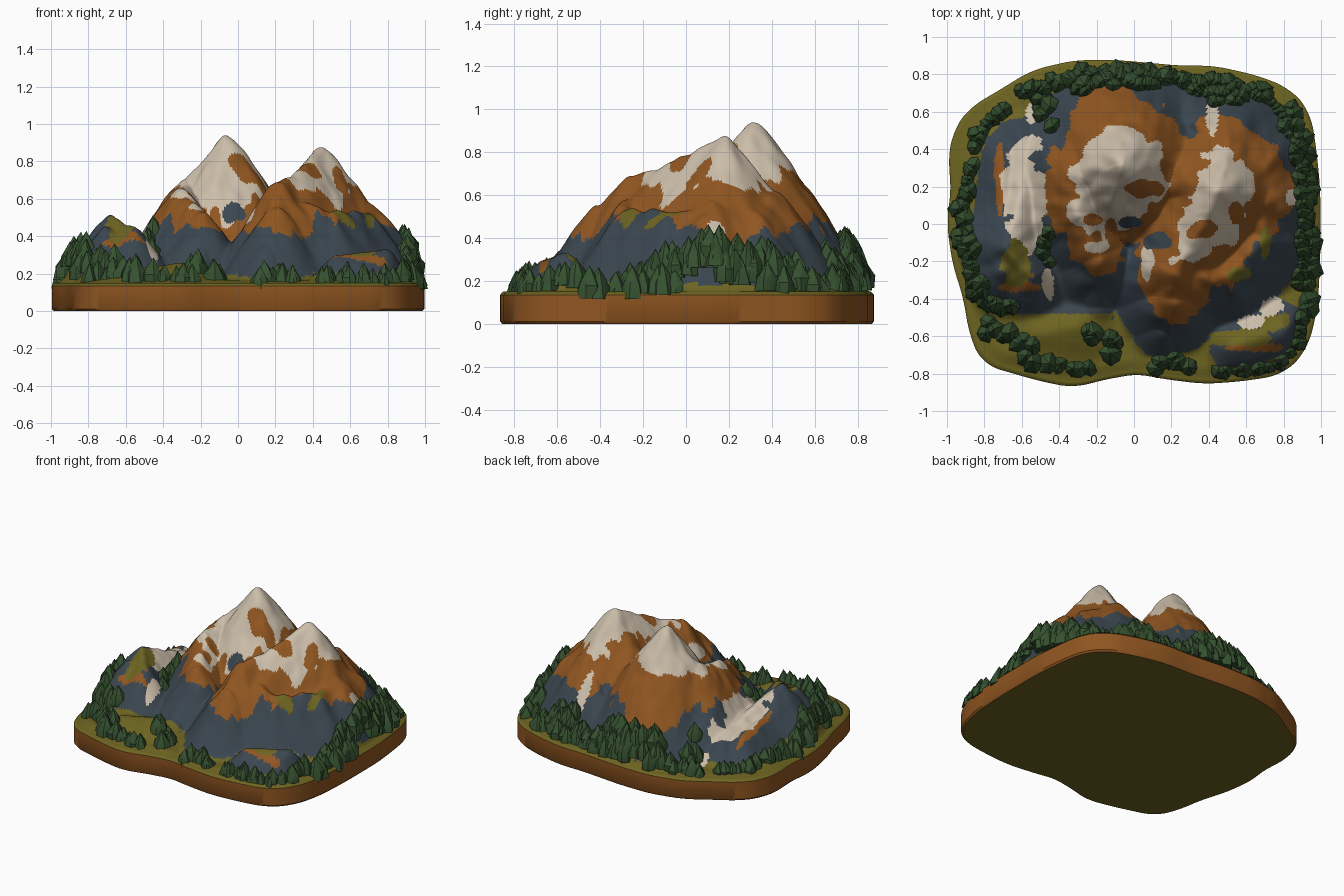
import bpy, bmesh, math, random
from mathutils import Vector, noise

if "Cube" in bpy.data.objects:
    bpy.data.objects.remove(bpy.data.objects["Cube"])

random.seed(4)

# ---------- materials ----------
COLORS = [("grass_olive", (0.152, 0.127, 0.015)), ("rock_slate", (0.043, 0.061, 0.078)),
          ("earth_orange", (0.28, 0.093, 0.015)), ("snow_cream", (0.60, 0.51, 0.40)),
          ("pine_green", (0.036, 0.083, 0.029))]
MATS = []
for name, c in COLORS:
    m = bpy.data.materials.new(name)
    m.diffuse_color = (*c, 1)
    m.use_nodes = True
    m.node_tree.nodes["Principled BSDF"].inputs["Base Color"].default_value = m.diffuse_color
    MATS.append(m)
GRASS, SLATE, EARTH, SNOW, PINE = range(5)

# ---------- island outline, as radius over angle ----------
OUTLINE = [(-.32, .875), (-.08, .875), (.25, .845), (.43, .845), (.67, .79), (.84, .72), (.94, .60),
           (.97, .43), (.995, .19), (.995, -.19), (.98, -.45), (.93, -.66), (.81, -.80), (.62, -.835),
           (.38, -.855), (.14, -.825), (.02, -.80), (-.18, -.835), (-.32, -.875), (-.50, -.84),
           (-.81, -.75), (-.88, -.59), (-.91, -.40), (-.97, -.21), (-1.0, 0), (-.975, .21),
           (-.995, .35), (-.96, .51), (-.88, .62), (-.71, .72), (-.55, .82)]


def edge_radius(a):
    d = Vector((math.cos(a), math.sin(a)))
    for p, q in zip(OUTLINE, OUTLINE[1:] + OUTLINE[:1]):
        p, e = Vector(p), Vector(q) - Vector(p)
        den = d.x * e.y - d.y * e.x
        if abs(den) < 1e-9:
            continue
        r = (p.x * e.y - p.y * e.x) / den
        s = (p.x * d.y - p.y * d.x) / den
        if r > 0 and -1e-6 <= s <= 1 + 1e-6:
            return r
    return 0.9


# ---------- ridge lines (x, y, z) with side slope and crest roundness ----------
RIDGES = [
    (1.5, .06, [(-.14, .56, .56), (-.06, .32, .92), (-.28, .26, .70), (-.3, .06, .64),
                (-.2, -.18, .53), (-.2, -.45, .25)]),
    (1.6, .06, [(-.06, .32, .92), (.2, .24, .62), (.46, .18, .855), (.22, -.25, .68),
                (.2, -.4, .56), (.15, -.55, .36), (.12, -.72, .17)]),
    (1.5, .04, [(.25, -.28, .62), (.5, -.28, .53), (.7, -.08, .52), (.70, .33, .51),
                (.5, .43, .6), (.3, .55, .42)]),
    (1.4, .05, [(.46, .18, .855), (.7, .12, .58)]),
    (1.3, .04, [(-.6, .45, .30), (-.6, .15, .40), (-.68, -.12, .51), (-.56, -.28, .44)]),
    (1.3, .04, [(-.7, .35, .33), (-.7, -.25, .44)]),
    (1.2, .05, [(.54, -.65, .30), (.78, -.57, .33)]),
    (.6, .04, [(-.5, -.58, .23), (-.3, -.55, .26)]),
]


def height(x, y, t):
    p = Vector((x, y))
    vals = [0.165 + 0.012 * noise.noise(Vector((x * 5, y * 5, 3)))]
    for slope, rnd, pts in RIDGES:
        best = 0
        for a, b in zip(pts, pts[1:]):
            a2, e = Vector(a[:2]), Vector(b[:2]) - Vector(a[:2])
            u = max(0, min(1, (p - a2).dot(e) / e.length_squared))
            d = (p - a2 - e * u).length
            best = max(best, a[2] + (b[2] - a[2]) * u - slope * (math.hypot(d, rnd) - rnd))
        vals.append(best)
    m = max(vals)
    z = m + math.log(sum(math.exp(50 * (v - m)) for v in vals)) / 50
    k = min(1, max(0, (z - .2) * 4))
    z += k * (.03 * noise.noise(Vector((x * 6, y * 6, 0))) + .018 * noise.noise(Vector((x * 14, y * 14, 7))))
    f = min(1, max(0, (1 - t) / .1))                  # fall to the rim
    f = f * f * (3 - 2 * f)
    return .15 + (z - .15) * f


# ---------- colour rule: height bands, plus patches (x, y, rx, ry, colour) ----------
PATCHES = [(-.64, -.2, .08, .12, GRASS), (-.58, .14, .11, .32, SNOW), (-.46, -.3, .035, .1, SNOW),
           (-.72, .25, .025, .2, EARTH), (-.6, -.34, .13, .025, EARTH), (.42, .6, .03, .11, SNOW),
           (-.55, .6, .03, .06, SNOW), (.56, -.27, .07, .035, GRASS), (.70, -.12, .03, .08, GRASS),
           (.62, -.52, .07, .035, SNOW), (.73, -.44, .06, .05, SNOW), (.58, -.61, .15, .045, GRASS),
           (.76, -.53, .08, .05, GRASS), (.66, -.66, .16, .022, EARTH),
           (.84, .14, .03, .04, SNOW), (-.02, .01, .07, .03, SLATE), (.13, -.09, .09, .05, SLATE),
           (.05, .19, .09, .05, EARTH), (.03, -.06, .08, .035, EARTH), (.36, -.03, .09, .05, EARTH),
           (.29, .26, .05, .11, EARTH), (.55, .06, .04, .06, EARTH), (.07, -.2, .035, .1, SNOW),
           (-.2, -.12, .07, .03, SNOW), (-.22, .02, .05, .03, EARTH), (-.12, -.02, .03, .07, EARTH)]
# local shifts of the height bands (x, y, radius, snow shift, earth shift)
LIFTS = [(-.08, .0, .24, .22, .18), (-.17, .66, .17, -.08, .26), (-.2, .48, .14, .07, .05),
         (.45, .45, .14, .06, .16), (.57, .3, .12, .10, .05), (.5, -.1, .15, .12, .05),
         (.28, -.42, .18, -.06, .13), (.14, -.28, .10, -.12, .06), (.78, .2, .18, 0, .17),
         (.74, -.25, .16, 0, -.10), (-.4, .15, .14, -.02, .08)]


def colour(c):
    n = noise.noise(Vector((c.x * 8, c.y * 8, 1))) + .6 * noise.noise(Vector((c.x * 18, c.y * 18, 5)))
    for px, py, rx, ry, col in PATCHES:
        if math.hypot((c.x - px) / rx, (c.y - py) / ry) < 1 + .45 * n:
            return col
    if c.z < .19 + .02 * n or (c.y < -.48 and c.x < -.12 and c.z < .29):
        return GRASS
    if c.x < -.8 and c.z < .22 + .03 * n:
        return GRASS
    snow = earth = c.z + .10 * n
    for lx, ly, lr, s, e in LIFTS:
        w = math.exp(-((c.x - lx) ** 2 + (c.y - ly) ** 2) / lr ** 2)
        snow, earth = snow + s * w, earth + e * w
    return SNOW if snow > .69 else EARTH if earth > .50 else SLATE


def make_object(name, bm):
    bmesh.ops.recalc_face_normals(bm, faces=bm.faces)
    me = bpy.data.meshes.new(name)
    bm.to_mesh(me)
    bm.free()
    ob = bpy.data.objects.new(name, me)
    bpy.context.collection.objects.link(ob)
    for m in MATS:
        me.materials.append(m)
    return ob


def smooth(ob, deg):
    bpy.ops.object.select_all(action='DESELECT')
    ob.select_set(True)
    bpy.context.view_layer.objects.active = ob
    bpy.ops.object.shade_smooth_by_angle(angle=math.radians(deg))


NA, NR = 320, 105
ANG = [2 * math.pi * i / NA for i in range(NA)]
RAW = [edge_radius(a) for a in ANG]
RAD = [sum(RAW[(i + k) % NA] for k in range(-4, 5)) / 9 for i in range(NA)]


def bridge(bm, r0, r1):
    return [bm.faces.new((r0[i], r0[(i + 1) % NA], r1[(i + 1) % NA], r1[i])) for i in range(NA)]


def ring(bm, scale, zf):
    out = []
    for a, r in zip(ANG, RAD):
        x, y = r * scale * math.cos(a), r * scale * math.sin(a)
        out.append(bm.verts.new((x, y, zf(x, y))))
    return out


# ---------- terrain surface ----------
bm = bmesh.new()
prev = None
for j in range(1, NR + 1):
    t = j / NR
    cur = ring(bm, t * .985, lambda x, y: height(x, y, t))
    if prev:
        bridge(bm, prev, cur)
    else:
        tip = bm.verts.new((0, 0, height(0, 0, 0)))
        for i in range(NA):
            bm.faces.new((tip, cur[i], cur[(i + 1) % NA]))
    prev = cur
bridge(bm, prev, ring(bm, 1, lambda x, y: .135))
for f in bm.faces:
    f.material_index = colour(f.calc_center_median())
smooth(make_object("mountain_terrain", bm), 50)

# ---------- base slab: earth wall, olive underside ----------
bm = bmesh.new()
rings = [ring(bm, s, lambda x, y: z) for s, z in ((.99, 0), (1, .012), (1, .135))]
for a, b in zip(rings, rings[1:]):
    for f in bridge(bm, a, b):
        f.material_index = EARTH
bm.faces.new(rings[0]).material_index = GRASS
smooth(make_object("base_slab", bm), 40)

# ---------- pine trees along rows (points, spread, size) ----------
TREE_ROWS = [
    ([(.89, -.64), (.92, -.4), (.93, -.1), (.93, .2), (.89, .45), (.82, .63)], .025, 1.0),
    ([(.88, -.3), (.9, 0), (.89, .25), (.83, .5), (.72, .66)], .02, .9),
    ([(.72, .69), (.4, .76), (.1, .80), (-.2, .81), (-.42, .76), (-.64, .7)], .025, 1.0),
    ([(.62, .69), (.3, .74), (0, .77), (-.35, .74)], .03, 1.0),
    ([(.33, .7), (.56, .64)], .03, .8),
    ([(-.52, .7), (-.45, .62), (-.45, .5)], .045, 1.0),
    ([(-.7, .6), (-.82, .52), (-.87, .36)], .025, .9),
    ([(-.88, .3), (-.91, .1), (-.92, -.08), (-.88, -.25)], .03, 1.0),
    ([(-.88, .06), (-.88, -.1), (-.83, -.3), (-.85, -.42)], .03, 1.0),
    ([(-.85, -.4), (-.72, -.43), (-.62, -.43)], .03, 1.0),
    ([(-.47, -.06), (-.47, -.22)], .025, .9),
    ([(-.84, -.55), (-.7, -.57), (-.58, -.64), (-.52, -.72)], .035, 1.05),
    ([(-.43, -.77), (-.24, -.75)], .035, 1.0), ([(-.24, -.57), (-.1, -.61), (-.1, -.72)], .035, 1.0),
    ([(.1, -.77), (.2, -.71), (.34, -.76)], .03, .95),
    ([(.46, -.77), (.6, -.77), (.76, -.75), (.87, -.66)], .025, .8),
]


def pine(bm, x, y, s):
    t = math.hypot(x, y) / edge_radius(math.atan2(y, x))
    if t > .96:
        return
    z = height(x, y, t) - .04
    r, h, n = .046 * s, .128 * s, 7
    off = random.random() * 6
    rows = []
    for rr, hh in ((1.1, 0), (1.0, .4), (.5, .7)):
        rows.append([bm.verts.new((x + r * rr * k * math.cos(off + i * 2 * math.pi / n),
                                   y + r * rr * k * math.sin(off + i * 2 * math.pi / n), z + h * hh))
                     for i in range(n) for k in [random.uniform(.8, 1.2)]])
    tip = bm.verts.new((x + random.uniform(-.006, .006), y, z + h))
    for a, b in zip(rows, rows[1:]):
        for i in range(n):
            bm.faces.new((a[i], a[(i + 1) % n], b[(i + 1) % n], b[i]))
    for i in range(n):
        bm.faces.new((rows[2][i], rows[2][(i + 1) % n], tip))
    bm.faces.new(rows[0][::-1])


bm = bmesh.new()
for pts, spread, size in TREE_ROWS:
    for a, b in zip(pts, pts[1:]):
        a, b = Vector(a), Vector(b)
        n = max(2, round((b - a).length / .028))
        for i in range(n):
            p = a.lerp(b, i / n)
            pine(bm, p.x + random.uniform(-spread, spread), p.y + random.uniform(-spread, spread),
                 size * random.uniform(.8, 1.2))
for f in bm.faces:
    f.material_index = PINE
smooth(make_object("pine_trees", bm), 35)
